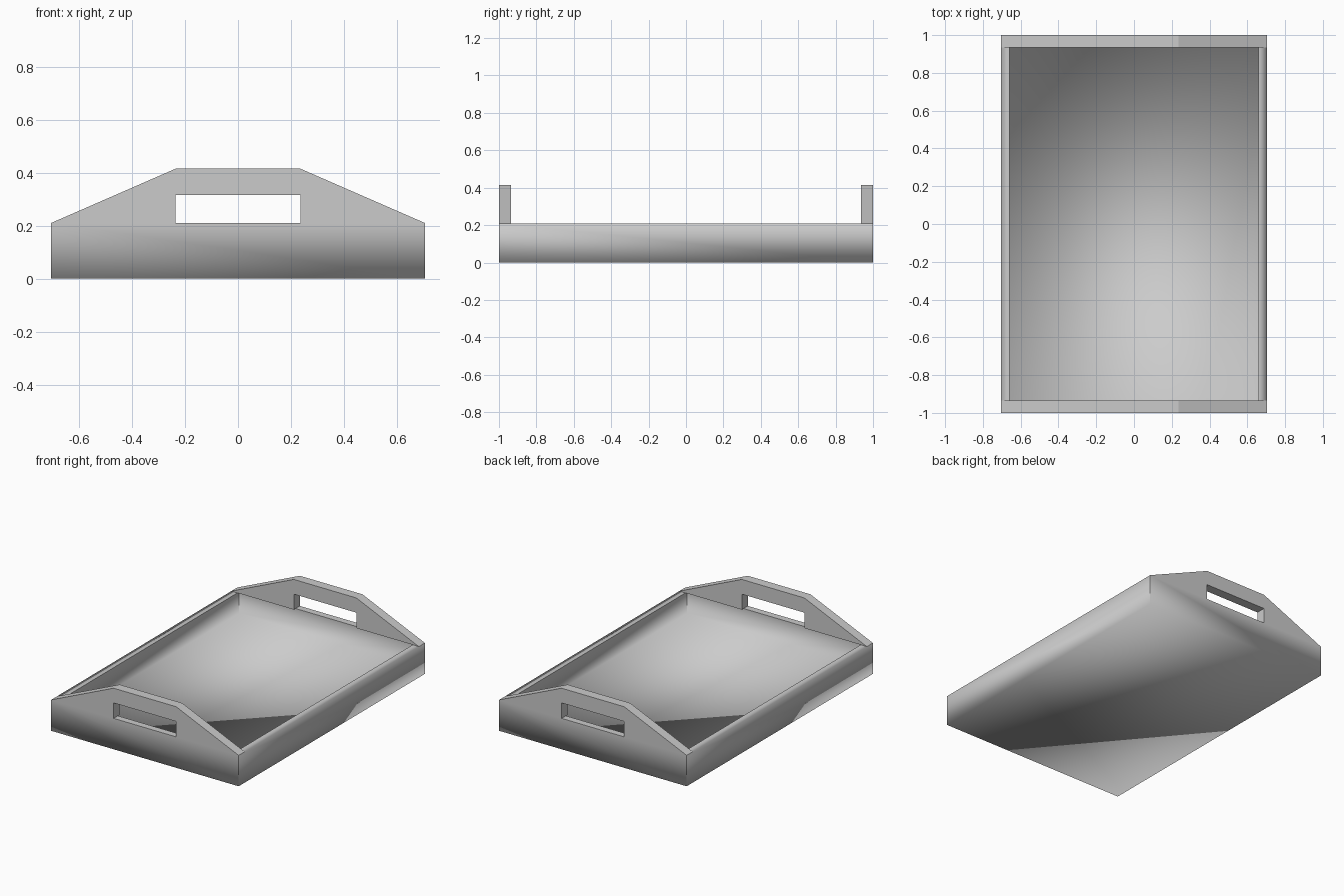
import bpy
import bmesh

if "Cube" in bpy.data.objects:
    bpy.data.objects.remove(bpy.data.objects["Cube"], do_unlink=True)

HALF_X, HALF_Y = 0.705, 1.0   # outer half sizes
RIM_Z, TOP_Z = 0.21, 0.415    # rim height, handle height
WALL = 0.065                  # wall and floor thickness
GRIP_X, GRIP_Z = 0.235, 0.315 # handle opening

GREY = (0.6, 0.6, 0.6, 1.0)
grey = bpy.data.materials.new("plain grey")
grey.use_nodes = True
grey.diffuse_color = GREY
grey.node_tree.nodes["Principled BSDF"].inputs["Base Color"].default_value = GREY


def add_object(name, bm):
    mesh = bpy.data.meshes.new(name)
    bm.to_mesh(mesh)
    bm.free()
    mesh.materials.append(grey)
    obj = bpy.data.objects.new(name, mesh)
    bpy.context.collection.objects.link(obj)
    return obj


# Tray body: a box whose top is inset to a rim and sunk to the floor
bm = bmesh.new()
bmesh.ops.create_cube(bm, size=1)
for v in bm.verts:
    v.co.x *= 2 * HALF_X
    v.co.y *= 2 * HALF_Y
    v.co.z = RIM_Z if v.co.z > 0 else 0
bm.normal_update()
top = max(bm.faces, key=lambda f: f.normal.z)
bmesh.ops.inset_region(bm, faces=[top], thickness=WALL)
sunk = bmesh.ops.extrude_face_region(bm, geom=[top])["geom"]
for v in sunk:
    if isinstance(v, bmesh.types.BMVert):
        v.co.z = WALL
if top.is_valid:
    bmesh.ops.delete(bm, geom=[top], context="FACES_ONLY")
bmesh.ops.recalc_face_normals(bm, faces=bm.faces)

# Soft shading along the base, the floor and the long outer rims only
for f in bm.faces:
    f.smooth = True
for e in bm.edges:
    a, b = (v.co for v in e.verts)
    low = max(a.z, b.z) < RIM_Z - 0.01
    long_rim = min(a.z, b.z) > RIM_Z - 0.01 and abs(a.x + b.x) > 2 * HALF_X - 0.01
    e.smooth = low or long_rim
add_object("tray_body", bm)


# Handles: an arched profile whose opening rests on the rim
def add_handle(name, y):
    half = [(GRIP_X, RIM_Z), (HALF_X, RIM_Z), (GRIP_X, TOP_Z)]
    outline = [(GRIP_X, GRIP_Z)] + half
    outline += [(-x, z) for x, z in reversed(outline)]
    bm = bmesh.new()
    face = bm.faces.new([bm.verts.new((x, y, z)) for x, z in outline])
    geom = bmesh.ops.extrude_face_region(bm, geom=[face])["geom"]
    moved = [g for g in geom if isinstance(g, bmesh.types.BMVert)]
    bmesh.ops.translate(bm, verts=moved, vec=(0, WALL, 0))
    bmesh.ops.recalc_face_normals(bm, faces=bm.faces)
    add_object(name, bm)


add_handle("front_handle", -HALF_Y)
add_handle("back_handle", HALF_Y - WALL)
